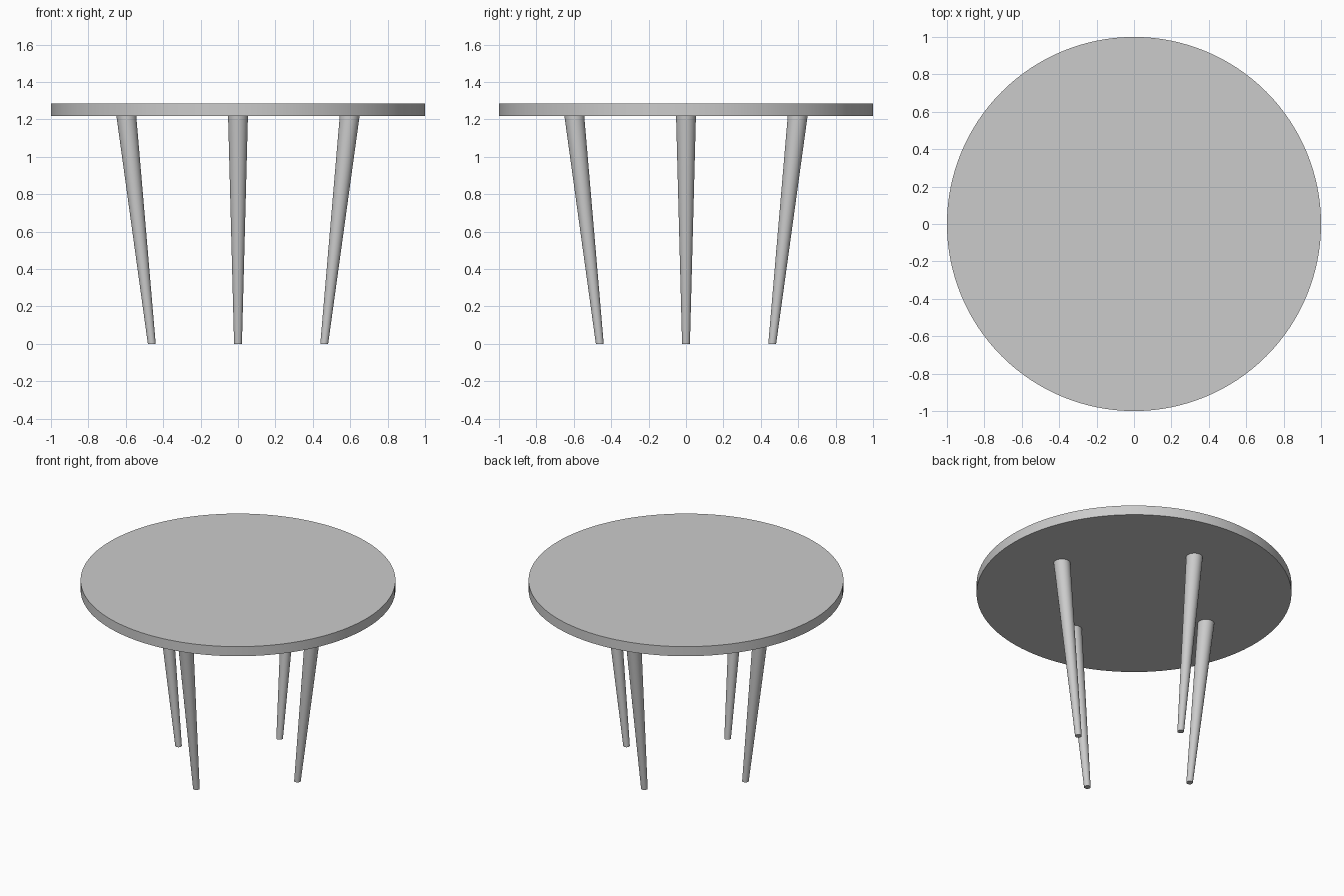
import bpy, bmesh, math
from mathutils import Matrix, Vector

if "Cube" in bpy.data.objects:
    bpy.data.objects.remove(bpy.data.objects["Cube"])

TOP_Z, UNDER_Z = 1.285, 1.218


def tapered(name, r1, r2, low, high, segments):
    """Capped round taper with level ends between two centre points."""
    low, high = Vector(low), Vector(high)
    bm = bmesh.new()
    height = high.z - low.z
    bmesh.ops.create_cone(bm, cap_ends=True, segments=segments,
                          radius1=r1, radius2=r2, depth=height)
    for v in bm.verts:
        t = v.co.z / height + 0.5
        centre = low.lerp(high, t)
        v.co = Vector((v.co.x + centre.x, v.co.y + centre.y, centre.z))
    mesh = bpy.data.meshes.new(name)
    bm.to_mesh(mesh)
    bm.free()
    obj = bpy.data.objects.new(name, mesh)
    bpy.context.collection.objects.link(obj)
    bpy.ops.object.select_all(action='DESELECT')
    obj.select_set(True)
    bpy.context.view_layer.objects.active = obj
    bpy.ops.object.shade_smooth_by_angle(angle=math.radians(30))
    return obj


# Round table top
tapered("table_top", 1, 1, (0, 0, UNDER_Z), (0, 0, TOP_Z), 128)

# Four slim legs, leaning inward towards the floor
for i, side in enumerate(("right", "back", "left", "front")):
    turn = Matrix.Rotation(i * math.pi / 2, 3, 'Z')
    tapered(side + "_leg", 0.021, 0.053,
            turn @ Vector((0.461, 0, 0)),
            turn @ Vector((0.597, 0, UNDER_Z)), 32)
